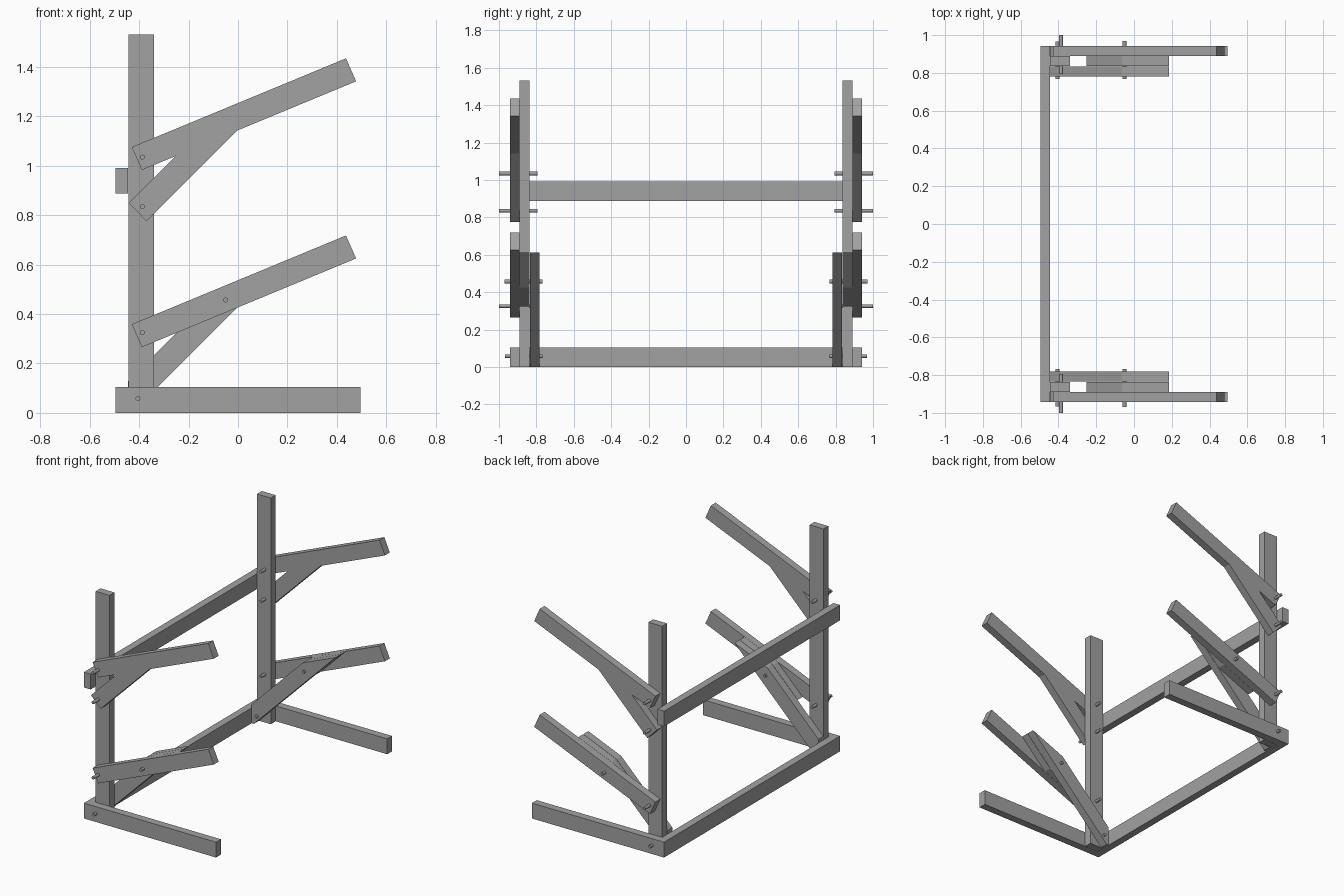
import bpy, bmesh, math
from mathutils import Matrix

cube = bpy.data.objects.get("Cube")
if cube:
    bpy.data.objects.remove(cube, do_unlink=True)

grey = bpy.data.materials.new("plain_grey")
grey.use_nodes = True
colour = (0.36, 0.36, 0.36, 1)
grey.diffuse_color = colour
grey.node_tree.nodes["Principled BSDF"].inputs["Base Color"].default_value = colour


def finish(name, bm):
    bmesh.ops.recalc_face_normals(bm, faces=bm.faces)
    mesh = bpy.data.meshes.new(name)
    bm.to_mesh(mesh)
    bm.free()
    mesh.materials.append(grey)
    obj = bpy.data.objects.new(name, mesh)
    bpy.context.collection.objects.link(obj)
    return obj


def plank(name, profile, y0, y1):
    """Extrude an x-z outline between two depths."""
    bm = bmesh.new()
    face = bm.faces.new([bm.verts.new((x, y0, z)) for x, z in profile])
    new = bmesh.ops.extrude_face_region(bm, geom=[face])["geom"]
    verts = [v for v in new if isinstance(v, bmesh.types.BMVert)]
    bmesh.ops.translate(bm, verts=verts, vec=(0, y1 - y0, 0))
    return finish(name, bm)


def rect(x0, x1, z0, z1):
    return [(x0, z0), (x1, z0), (x1, z1), (x0, z1)]


def bolt(name, x, z, y0, y1):
    bm = bmesh.new()
    place = Matrix.Translation((x, (y0 + y1) / 2, z)) @ Matrix.Rotation(math.pi / 2, 4, 'X')
    bmesh.ops.create_cone(bm, cap_ends=True, segments=12, radius1=0.01,
                          radius2=0.01, depth=abs(y1 - y0), matrix=place)
    return finish(name, bm)


# Sloping arm edges and 45 degree brace edges as lines z = slope * x + height
SLOPE = math.tan(math.radians(22.5))
ARM_LOW, ARM_TOP = 0.427, 0.537
BRACE_LOW, BRACE_TOP = 0.429, 0.574
RAISE = 0.717


def meet(brace, arm):
    """Point where a brace edge crosses an arm edge."""
    x = (arm - brace) / (1 - SLOPE)
    return (x, x + brace)


def raised(profile):
    return [(x, z + RAISE) for x, z in profile]


arm = [(x, SLOPE * x + h) for x, h in
       ((-0.389, ARM_LOW), (0.478, ARM_LOW), (0.437, ARM_TOP), (-0.43, ARM_TOP))]
low_bottom, top_bottom = meet(BRACE_LOW, ARM_LOW), meet(BRACE_TOP, ARM_LOW)
low_top, top_top = meet(BRACE_LOW, ARM_TOP), meet(BRACE_TOP, ARM_TOP)
upper_brace = [(-0.442, BRACE_TOP - 0.442), (-0.37, BRACE_LOW - 0.37),
               low_bottom, top_bottom]
lower_brace = [(-0.445, 0), (-BRACE_LOW, 0), low_top, top_top,
               (-0.445, BRACE_TOP - 0.445)]
spacer = [top_bottom, low_bottom, low_top, top_top]

# Long rails joining the two frames
for name, z in (("bottom_rail", 0), ("upper_rail", 0.887)):
    plank(name, rect(-0.495, -0.445, z, z + 0.104), -0.942, 0.942)

# One frame at each end
for end, s in (("front", -1), ("back", 1)):
    inner, mid, outer = ((s * a, s * b) for a, b in
                         ((0.782, 0.835), (0.837, 0.889), (0.89, 0.942)))
    plank(end + "_post", rect(-0.444, -0.34, 0, 1.532), *mid)
    plank(end + "_foot", rect(-0.445, 0.495, 0, 0.104), *outer)
    plank(end + "_lower_arm", arm, *outer)
    plank(end + "_upper_arm", raised(arm), *outer)
    plank(end + "_upper_brace", raised(upper_brace), *outer)
    plank(end + "_lower_brace", lower_brace, *inner)
    plank(end + "_brace_spacer", spacer, *mid)
    # Bolts
    for i, z in enumerate((0.325, 0.835, 1.035)):
        bolt(f"{end}_arm_bolt_{i + 1}", -0.387, z, s * 0.795, s)
    bolt(end + "_brace_bolt", -0.05, 0.457, s * 0.768, s * 0.97)
    bolt(end + "_foot_bolt", -0.405, 0.058, s * 0.768, s * 0.967)
